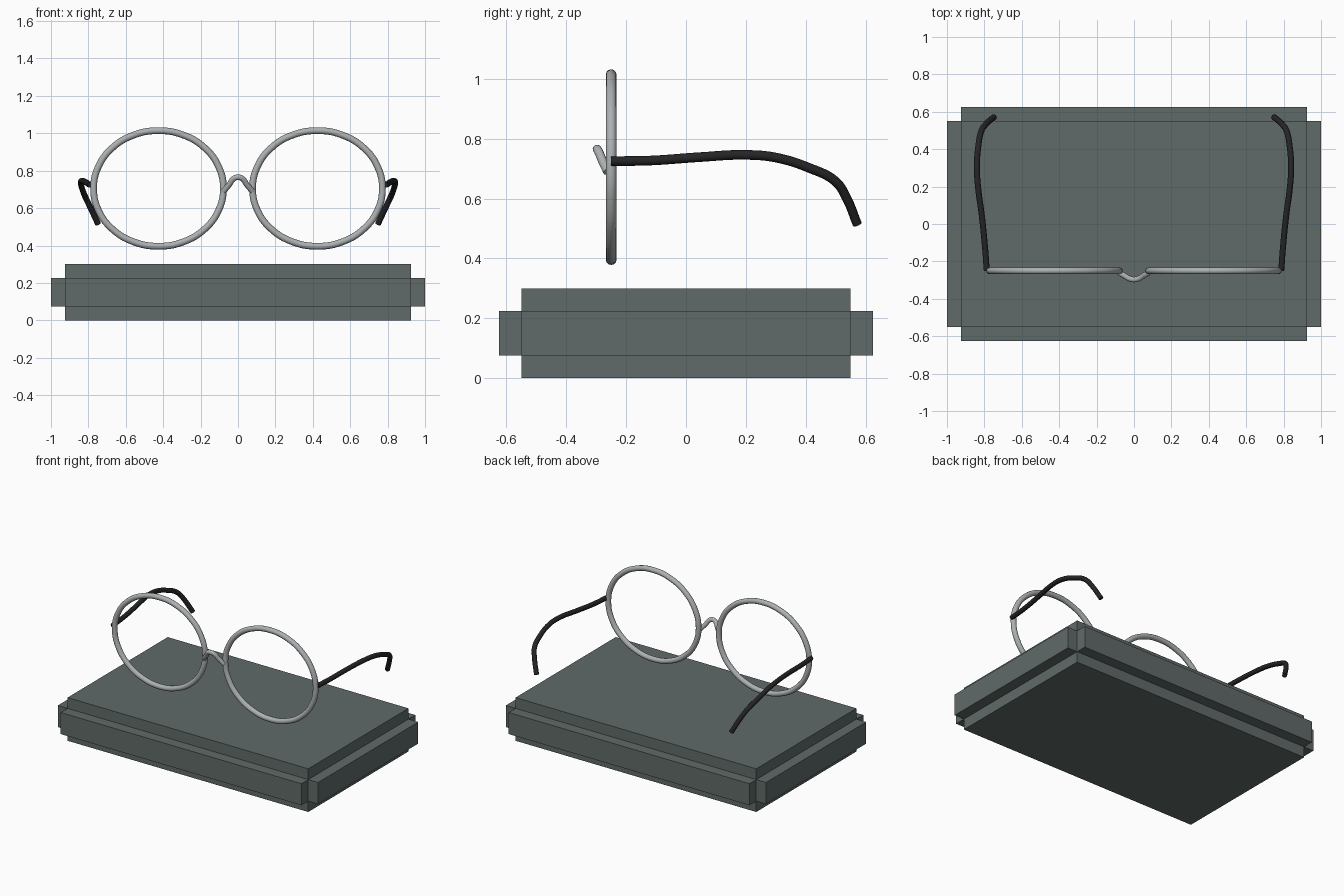
import bpy, bmesh, math
from mathutils import Vector

if "Cube" in bpy.data.objects:
    bpy.data.objects.remove(bpy.data.objects["Cube"])


def material(name, color):
    m = bpy.data.materials.new(name)
    m.diffuse_color = color
    m.use_nodes = True
    m.node_tree.nodes["Principled BSDF"].inputs["Base Color"].default_value = m.diffuse_color
    return m


case_mat = material("dark_slate", (0.115, 0.145, 0.14, 0.92))
metal = material("silver_metal", (0.42, 0.44, 0.45, 1))
black = material("black_plastic", (0.018, 0.018, 0.02, 1))


def tube(name, points, radius, mat, cyclic=False, samples=6):
    # smooth path swept with a round section, turned into a mesh
    cu = bpy.data.curves.new(name, 'CURVE')
    cu.dimensions = '3D'
    cu.resolution_u = samples
    cu.bevel_depth = radius
    cu.bevel_resolution = 4
    cu.use_fill_caps = not cyclic
    sp = cu.splines.new('BEZIER')
    sp.bezier_points.add(len(points) - 1)
    sp.use_cyclic_u = cyclic
    for bp, co in zip(sp.bezier_points, points):
        bp.co = co
        bp.handle_left_type = bp.handle_right_type = 'AUTO'
    ob = bpy.data.objects.new(name, cu)
    bpy.context.collection.objects.link(ob)
    bpy.ops.object.select_all(action='DESELECT')
    ob.select_set(True)
    bpy.context.view_layer.objects.active = ob
    bpy.ops.object.convert(target='MESH')
    ob = bpy.context.object
    ob.data.materials.clear()
    ob.data.materials.append(mat)
    bpy.ops.object.shade_smooth_by_angle(angle=math.radians(50))
    return ob


# display block: core box whose four sides carry a narrower raised band
bm = bmesh.new()
bmesh.ops.create_cube(bm, size=1)
for v in bm.verts:
    v.co = Vector((v.co.x * 1.85, v.co.y * 1.1, v.co.z * 0.3 + 0.15))
for z in (0.075, 0.225):
    bmesh.ops.bisect_plane(bm, geom=bm.verts[:] + bm.edges[:] + bm.faces[:],
                           plane_co=(0, 0, z), plane_no=(0, 0, 1))
bm.normal_update()
bands = [f for f in bm.faces if abs(f.normal.z) < 0.1
         and abs(f.calc_center_median().z - 0.15) < 0.01]
for f in bands:
    n = f.normal.copy()
    new = bmesh.ops.extrude_discrete_faces(bm, faces=[f])['faces'][0]
    bmesh.ops.translate(bm, vec=n * 0.075, verts=new.verts[:])
bmesh.ops.recalc_face_normals(bm, faces=bm.faces[:])
me = bpy.data.meshes.new("display_block")
bm.to_mesh(me)
bm.free()
me.materials.append(case_mat)
bpy.context.collection.objects.link(bpy.data.objects.new("display_block", me))

# half of one temple arm, hinge to ear tip (right side)
ARM = [(0.787, -0.25, 0.725), (0.797, -0.12, 0.727), (0.813, 0.04, 0.738),
       (0.834, 0.2, 0.746), (0.84, 0.3, 0.737), (0.833, 0.41, 0.703),
       (0.815, 0.5, 0.657), (0.79, 0.535, 0.605), (0.748, 0.572, 0.515)]

for side, s in (("left", -1), ("right", 1)):
    # oval rim
    rim = [(s * 0.425 + 0.347 * math.cos(a), -0.25, 0.705 + 0.309 * math.sin(a))
           for a in (math.tau * i / 16 for i in range(16))]
    tube(side + "_rim", rim, 0.018, metal, cyclic=True, samples=5)
    # temple arm
    tube(side + "_temple_arm", [(s * x, y, z) for x, y, z in ARM], 0.016, black)

# nose bridge, arched up and forward
tube("nose_bridge", [(-0.076, -0.262, 0.69), (-0.045, -0.28, 0.728),
                     (-0.024, -0.292, 0.757), (0, -0.297, 0.765),
                     (0.024, -0.292, 0.757), (0.045, -0.28, 0.728),
                     (0.076, -0.262, 0.69)], 0.015, metal)
